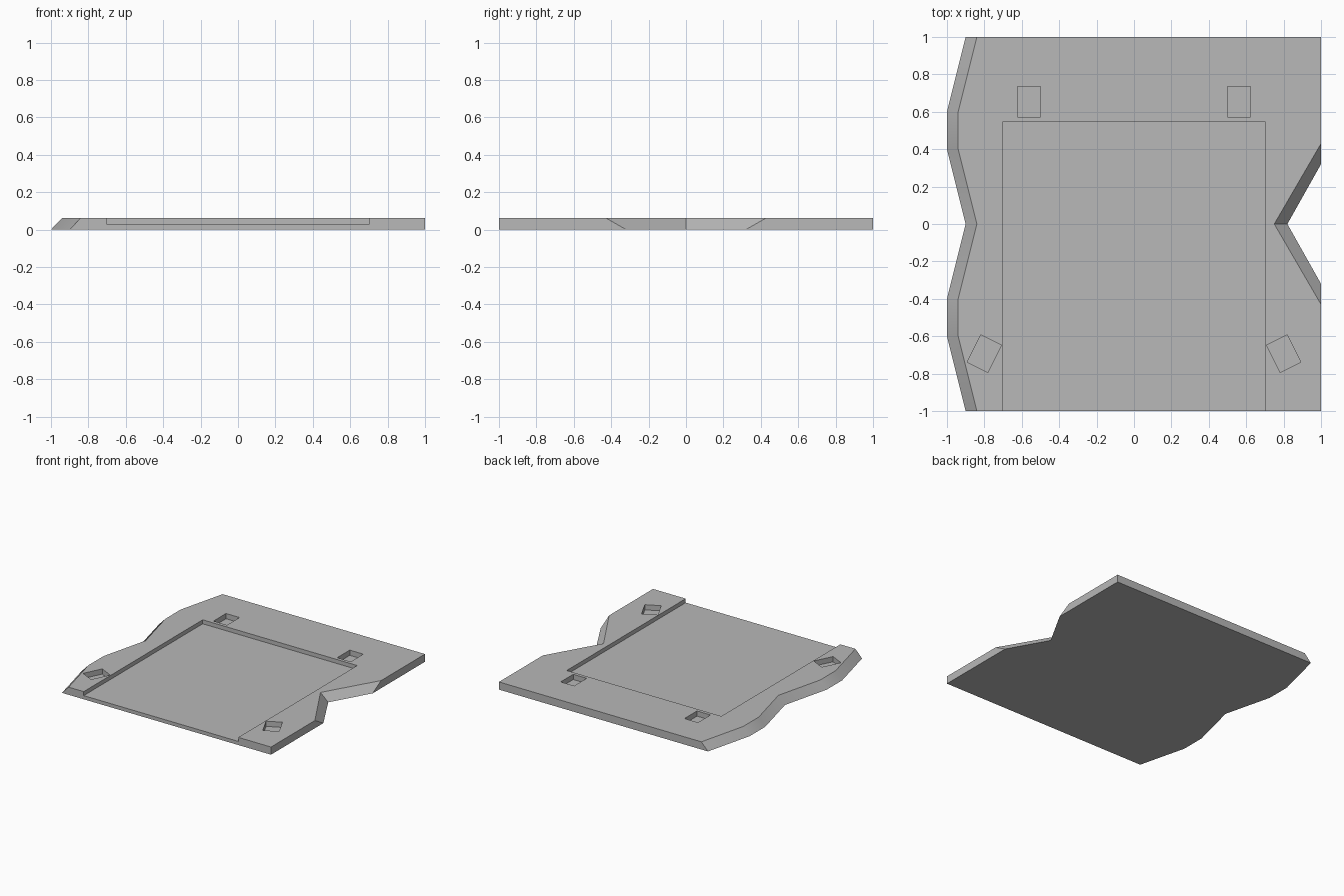
import bpy, bmesh
from math import radians
from mathutils import Matrix

cube = bpy.data.objects.get("Cube")
if cube:
    bpy.data.objects.remove(cube, do_unlink=True)

H = 0.063          # slab thickness
FLOOR = 0.03       # height of the tray floor
POCKET = 0.02      # height of the pocket floors

grey = bpy.data.materials.new("plain_grey")
grey.use_nodes = True
colour = (0.48, 0.48, 0.48, 1)
grey.diffuse_color = colour
grey.node_tree.nodes["Principled BSDF"].inputs["Base Color"].default_value = colour


def new_object(name, bm):
    bmesh.ops.recalc_face_normals(bm, faces=bm.faces)
    mesh = bpy.data.meshes.new(name)
    bm.to_mesh(mesh)
    bm.free()
    obj = bpy.data.objects.new(name, mesh)
    bpy.context.collection.objects.link(obj)
    mesh.materials.append(grey)
    return obj


def outline(wave, apex, mouth):
    """Plan of the slab: wavy edge on -x, V notch on +x."""
    side = [(wave - dx, y) for dx, y in
            ((0, 1), (0.1, 0.6), (0.1, 0.4), (0, 0),
             (0.1, -0.4), (0.1, -0.6), (0, -1))]
    return side + [(1, -1), (1, -mouth), (apex, 0), (1, mouth), (1, 1)]


# Slab: the lower and upper outlines differ, giving chamfered edges
bm = bmesh.new()
low = [bm.verts.new((x, y, 0)) for x, y in outline(-0.9, 0.82, 0.32)]
top = [bm.verts.new((x, y, H)) for x, y in outline(-0.84, 0.75, 0.43)]
bm.faces.new(low)
bm.faces.new(top)
n = len(low)
for i in range(n):
    j = (i + 1) % n
    bm.faces.new((low[i], low[j], top[j], top[i]))
base_plate = new_object("base_plate", bm)


def cutter(name, x, y, size_x, size_y, floor, turn=0):
    bm = bmesh.new()
    depth = 0.2
    bmesh.ops.create_cube(bm, size=1, matrix=(
        Matrix.Translation((x, y, floor + depth / 2))
        @ Matrix.Rotation(radians(turn), 4, "Z")
        @ Matrix.Diagonal((size_x, size_y, depth, 1))))
    obj = new_object(name, bm)
    obj.hide_render = True
    return obj


# Tray open at the front, and four small pockets
cutters = [cutter("tray_cutter", 0, -0.3275, 1.405, 1.745, FLOOR)]
for s in (-1, 1):
    cutters.append(cutter("back_pocket_cutter", s * 0.5625, 0.654, 0.123, 0.163, POCKET))
    cutters.append(cutter("front_pocket_cutter", s * 0.80, -0.693, 0.123, 0.163, POCKET, s * 26.5))

bpy.ops.object.select_all(action="DESELECT")
bpy.context.view_layer.objects.active = base_plate
base_plate.select_set(True)
for c in cutters:
    mod = base_plate.modifiers.new(c.name, "BOOLEAN")
    mod.operation = "DIFFERENCE"
    mod.solver = "EXACT"
    mod.object = c
    bpy.ops.object.modifier_apply(modifier=mod.name)
    bpy.data.objects.remove(c, do_unlink=True)

# Soft shading along the wavy edge only
bpy.ops.object.shade_smooth_by_angle(angle=radians(25))
